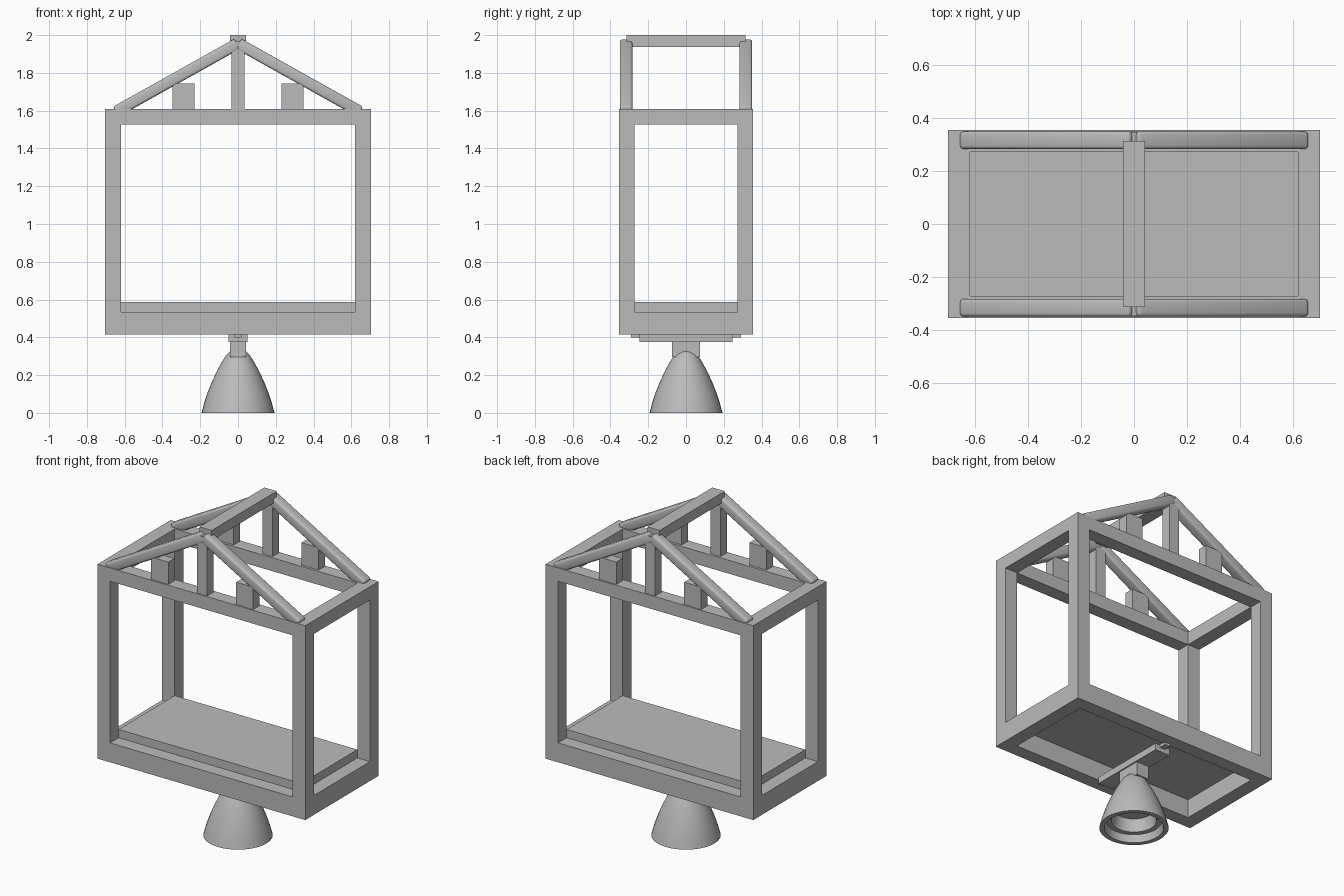
import bpy, bmesh, math
from mathutils import Matrix, Vector

if "Cube" in bpy.data.objects:
    bpy.data.objects.remove(bpy.data.objects["Cube"])

grey = bpy.data.materials.new("plain_grey")
grey.diffuse_color = (0.5, 0.5, 0.5, 1)
grey.use_nodes = True
grey.node_tree.nodes["Principled BSDF"].inputs["Base Color"].default_value = grey.diffuse_color


def new_object(name, bm):
    bmesh.ops.recalc_face_normals(bm, faces=bm.faces[:])
    mesh = bpy.data.meshes.new(name)
    bm.to_mesh(mesh)
    bm.free()
    mesh.materials.append(grey)
    ob = bpy.data.objects.new(name, mesh)
    bpy.context.collection.objects.link(ob)
    return ob


def box(name, lo, hi):
    lo, hi = Vector(lo), Vector(hi)
    bm = bmesh.new()
    m = Matrix.Translation((lo + hi) / 2) @ Matrix.Diagonal((*(hi - lo), 1))
    bmesh.ops.create_cube(bm, size=1, matrix=m)
    return new_object(name, bm)


def activate(ob):
    bpy.ops.object.select_all(action='DESELECT')
    ob.select_set(True)
    bpy.context.view_layer.objects.active = ob


# Open cage frame: a solid block with three through openings
X, Y, Z0, Z1 = 0.705, 0.355, 0.416, 1.608
IX, IY, IZ0, IZ1 = 0.62, 0.272, 0.535, 1.526
frame = box("cage_frame", (-X, -Y, Z0), (X, Y, Z1))
cutters = [((-IX, -1, IZ0), (IX, 1, IZ1)),
           ((-1, -IY, IZ0), (1, IY, IZ1)),
           ((-IX, -IY, 0), (IX, IY, 2))]
for lo, hi in cutters:
    cutter = box("frame_cutter", lo, hi)
    cutter.hide_render = True
    activate(frame)
    mod = frame.modifiers.new("opening", 'BOOLEAN')
    mod.operation = 'DIFFERENCE'
    mod.solver = 'EXACT'
    mod.object = cutter
    bpy.ops.object.modifier_apply(modifier=mod.name)
    bpy.data.objects.remove(cutter)

# Floor slab
box("floor_slab", (-IX, -IY, 0.53), (IX, IY, 0.586))

# Roof trusses, front and back
slope = math.atan(0.559)
d = Vector((math.cos(slope), 0, math.sin(slope)))
n = Vector((-math.sin(slope), 0, math.cos(slope)))
t, w = 0.061, 0.067
for side, s in (("front", -1), ("back", 1)):
    yc = s * 0.317
    box(side + "_king_post", (-0.034, yc - 0.031, 1.6), (0.034, yc + 0.031, 1.965))
    for hand, k in (("left", -1), ("right", 1)):
        # small block standing on the top beam
        x0, x1 = sorted((k * 0.23, k * 0.346))
        box(f"{side}_{hand}_block", (x0, yc - 0.03, 1.6), (x1, yc + 0.03, 1.745))
        # sloping strut with softened edges
        a, length = Vector((-0.663, 0, 1.62)), 0.646 / math.cos(slope)
        c = a + d * (length / 2) - n * (t / 2)
        bm = bmesh.new()
        m = (Matrix.Diagonal((-k, 1, 1, 1)) @ Matrix.Translation((c.x, yc, c.z))
             @ Matrix.Rotation(-slope, 4, 'Y') @ Matrix.Diagonal((length, w, t, 1)))
        bmesh.ops.create_cube(bm, size=1, matrix=m)
        bmesh.ops.bevel(bm, geom=bm.edges[:], offset=0.013, segments=3,
                        profile=0.5, affect='EDGES')
        strut = new_object(f"{side}_{hand}_strut", bm)
        activate(strut)
        bpy.ops.object.shade_smooth_by_angle(angle=math.radians(40))

# Ridge bar joining the trusses
box("ridge_bar", (-0.042, -0.315, 1.938), (0.042, 0.315, 2.0))

# Nozzle mount under the frame
box("mount_bar", (-0.05, -0.246, 0.375), (0.05, 0.246, 0.416))
box("mount_block", (-0.042, -0.075, 0.295), (0.042, 0.075, 0.375))
for side, s in (("front", -1), ("back", 1)):
    y0, y1 = sorted((s * 0.24, s * 0.29))
    box(side + "_mount_pin", (-0.018, y0, 0.4), (0.018, y1, 0.42))

# Bell nozzle: outer curve, rim, stepped inside
profile = [(0, 0.33), (0.04, 0.327), (0.062, 0.308), (0.088, 0.265), (0.115, 0.215),
           (0.14, 0.16), (0.162, 0.105), (0.18, 0.05), (0.193, 0),
           (0.165, 0), (0.155, 0.045), (0.125, 0.045), (0.11, 0.12), (0, 0.12)]
bm = bmesh.new()
vs = [bm.verts.new((r, 0, z)) for r, z in profile]
es = [bm.edges.new(p) for p in zip(vs, vs[1:])]
bmesh.ops.spin(bm, geom=vs + es, cent=(0, 0, 0), axis=(0, 0, 1),
               angle=2 * math.pi, steps=40)
bmesh.ops.remove_doubles(bm, verts=bm.verts[:], dist=0.0005)
bell = new_object("bell_nozzle", bm)
activate(bell)
bpy.ops.object.shade_smooth_by_angle(angle=math.radians(35))
